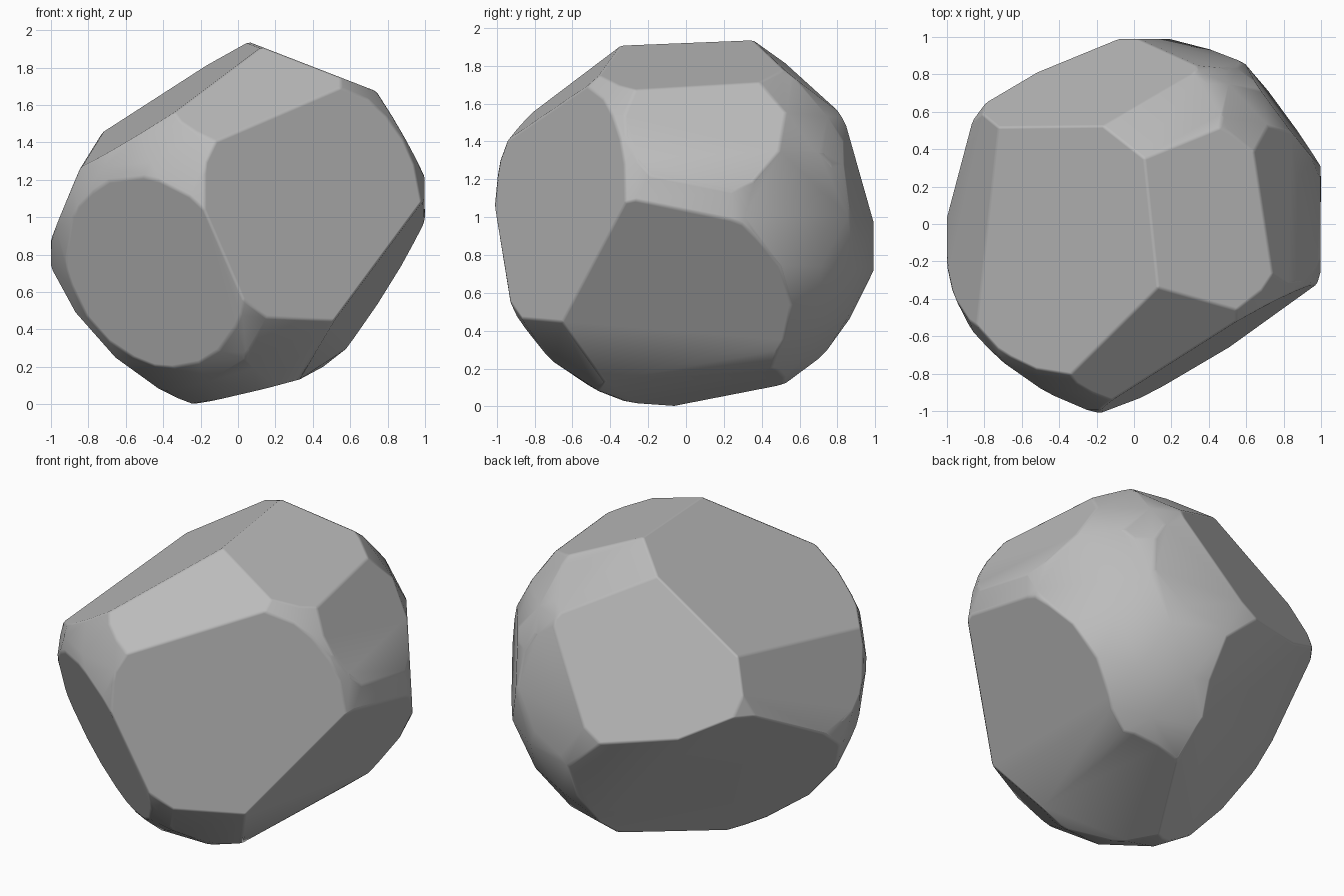
import bpy
import bmesh
import math
from mathutils import Vector

cube = bpy.data.objects.get("Cube")
if cube:
    bpy.data.objects.remove(cube, do_unlink=True)

# Stone colour
stone = bpy.data.materials.new("stone_grey")
stone.use_nodes = True
colour = (0.5, 0.5, 0.5, 1)
stone.diffuse_color = colour
stone.node_tree.nodes["Principled BSDF"].inputs["Base Color"].default_value = colour

# Chipped planes: outward direction and distance from the middle
chips = [
    ((0.51, -0.86, 0.08), 0.78),     # large front face
    ((-0.51, -0.79, -0.34), 0.88),   # lower front right
    ((-0.54, -0.09, 0.84), 0.72),    # large sloping top
    ((0.36, 0, 0.93), 0.89),         # small top
    ((0.05, 0.62, 0.78), 0.95),      # back of the small top
    ((0.83, -0.12, -0.55), 0.81),    # lower left side
    ((0.62, -0.03, -0.78), 0.9),     # lower left corner
    ((0.25, 0.04, -0.97), 0.91),     # underside
    ((0.36, -0.64, -0.67), 0.985),   # lower front
    ((-0.62, 0.49, -0.61), 0.735),   # lower back right
    ((-0.4, 0.8, -0.45), 0.87),      # lower back
    ((-0.92, 0.03, 0.4), 0.86),      # right side
    ((-1, 0, 0), 1.0),               # right tip
    ((0.1, -0.66, 0.74), 0.91),      # upper front
    ((0.85, 0.1, 0.5), 0.945),       # upper left side
    ((1, 0, 0), 1.0),                # left tip
    ((-0.28, 0.86, 0.42), 0.84),     # upper back
    ((0.2, 0.97, 0.15), 0.96),       # back
    ((0, 1, 0), 0.99),               # back tip
    ((0.8, 0.59, 0.05), 0.985),      # back left
]


def close_hull(bm, merge):
    """Rebuild the solid skin around the remaining points."""
    bmesh.ops.remove_doubles(bm, verts=bm.verts[:], dist=merge)
    bmesh.ops.delete(bm, geom=bm.edges[:] + bm.faces[:], context='EDGES_FACES')
    bmesh.ops.convex_hull(bm, input=bm.verts[:])
    loose = [v for v in bm.verts if not v.link_faces]
    bmesh.ops.delete(bm, geom=loose, context='VERTS')


# Round boulder, sliced flat by each chip
bm = bmesh.new()
bmesh.ops.create_icosphere(bm, subdivisions=3, radius=1.045)
for direction, distance in chips:
    normal = Vector(direction).normalized()
    bmesh.ops.bisect_plane(
        bm, geom=bm.verts[:] + bm.edges[:] + bm.faces[:], dist=0.0001,
        plane_co=normal * distance, plane_no=normal, clear_outer=True)
    close_hull(bm, 0.002)
close_hull(bm, 0.04)
bmesh.ops.dissolve_limit(bm, angle_limit=math.radians(3),
                         verts=bm.verts[:], edges=bm.edges[:])
bmesh.ops.recalc_face_normals(bm, faces=bm.faces[:])

# Rest the boulder on the ground
lowest = min(v.co.z for v in bm.verts)
bmesh.ops.translate(bm, verts=bm.verts[:], vec=(0, 0, -lowest))

mesh = bpy.data.meshes.new("boulder")
bm.to_mesh(mesh)
bm.free()
mesh.materials.append(stone)
boulder = bpy.data.objects.new("boulder", mesh)
bpy.context.collection.objects.link(boulder)

# Softly worn edges around flat chipped faces
bpy.ops.object.select_all(action='DESELECT')
boulder.select_set(True)
bpy.context.view_layer.objects.active = boulder
bpy.ops.object.shade_smooth()
bevel = boulder.modifiers.new("worn_edges", 'BEVEL')
bevel.width = 0.012
bevel.segments = 1
bevel.limit_method = 'ANGLE'
bevel.angle_limit = math.radians(25)
bevel.harden_normals = True
